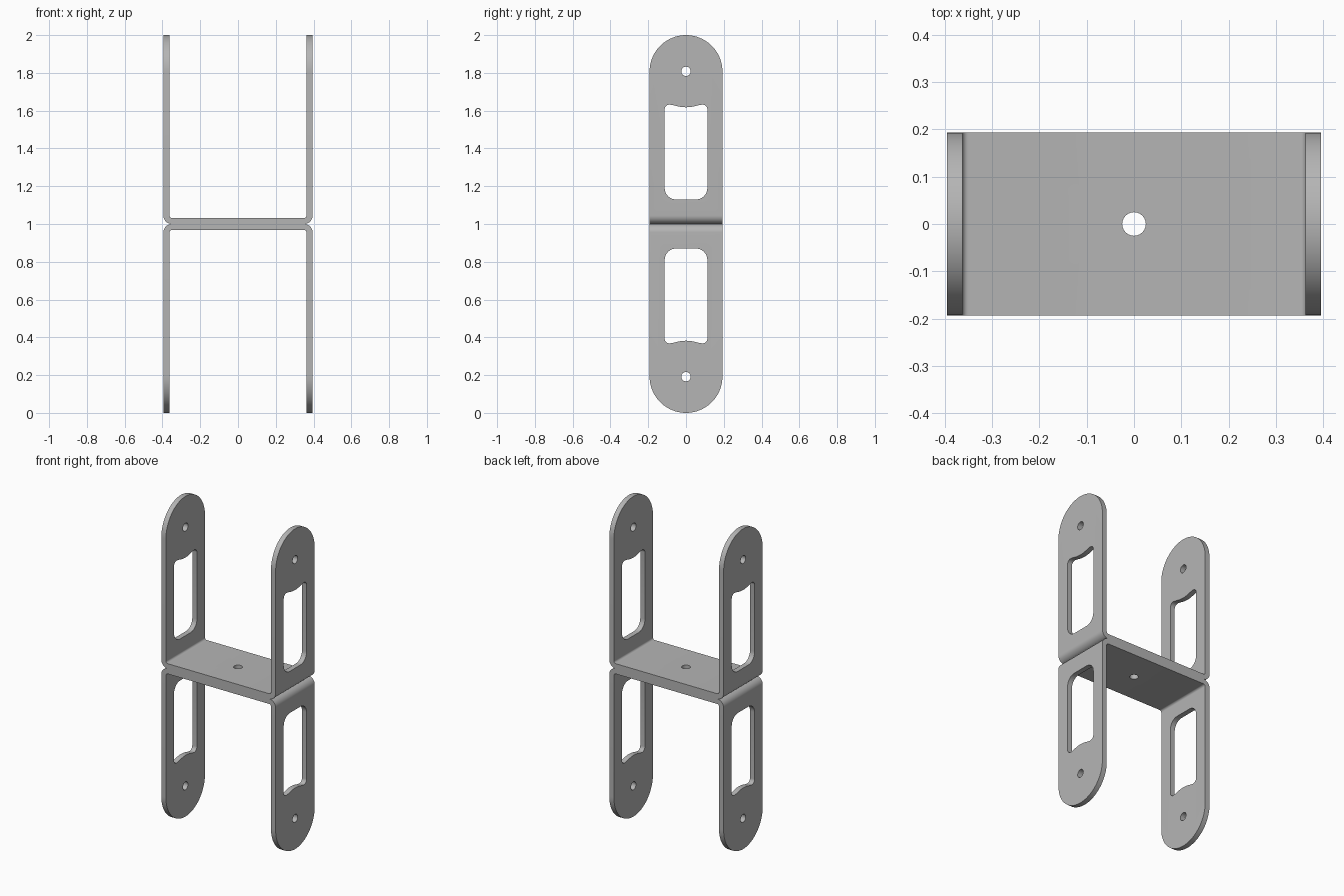
import bpy, bmesh
from math import sin, cos, radians
from mathutils import Vector

if "Cube" in bpy.data.objects:
    bpy.data.objects.remove(bpy.data.objects["Cube"])

MID, HALF_X, HALF_Y, WALL, BEND = 1.0, 0.395, 0.193, 0.032, 0.045
HOLE_Z, HOLE_R = 0.808, 0.025

steel = bpy.data.materials.new("grey_steel")
steel.use_nodes = True
grey = (0.46, 0.46, 0.46, 1)
steel.diffuse_color = grey
steel.node_tree.nodes["Principled BSDF"].inputs["Base Color"].default_value = grey


def arc(u, v, r, start, end, steps):
    angles = [radians(start + (end - start) * i / steps) for i in range(steps + 1)]
    return [(u + r * cos(a), v + r * sin(a)) for a in angles]


def prism(name, outline, place, direction):
    """Extrude a 2D outline, put in space by place(u, v), along direction."""
    bm = bmesh.new()
    face = bm.faces.new([bm.verts.new(place(u, v)) for u, v in outline])
    new = bmesh.ops.extrude_face_region(bm, geom=[face])["geom"]
    bmesh.ops.translate(bm, vec=Vector(direction),
                        verts=[g for g in new if isinstance(g, bmesh.types.BMVert)])
    bmesh.ops.recalc_face_normals(bm, faces=bm.faces)
    mesh = bpy.data.meshes.new(name)
    bm.to_mesh(mesh)
    bm.free()
    mesh.materials.append(steel)
    obj = bpy.data.objects.new(name, mesh)
    bpy.context.collection.objects.link(obj)
    return obj


def flip(points, su, sv):
    return [(u * su, v * sv) for u, v in points]


# Bent sheet: one quarter of the H profile, mirrored four ways
cx = HALF_X - BEND
quarter = (arc(cx, BEND, BEND - WALL, -90, 0, 8)
           + [(HALF_X - WALL, 1), (HALF_X, 1)]
           + arc(cx, BEND, BEND, 0, -90, 12))
lower = flip(quarter, 1, -1)[::-1][1:]
right_half = quarter + lower
profile = right_half + flip(right_half, -1, 1)[::-1]
bracket = prism("double_bracket", profile,
                lambda u, v: (u, -HALF_Y, MID + v), (0, 2 * HALF_Y, 0))


def side_cutter(name, outline):
    return prism(name, outline, lambda u, v: (-0.6, u, MID + v), (1.2, 0, 0))


# Rounded arm ends
end = 1 - HALF_Y
stadium = arc(0, end, HALF_Y, 0, 180, 40) + arc(0, -end, HALF_Y, 180, 360, 40)
wide = [(u * 1.0001, v) for u, v in stadium]
cutters = [(side_cutter("end_rounding", wide), "INTERSECT")]

# Arm windows with a lobe around the pivot hole, and the pivot holes
half_window = (arc(0.053, 0.19, 0.06, -90, 0, 8)
               + arc(0.087, 0.606, 0.026, 0, 105, 8)
               + arc(0, HOLE_Z, 0.19, -72, -90, 8))
window = half_window + flip(half_window, -1, 1)[::-1][1:]
hole = arc(0, HOLE_Z, HOLE_R, 0, 345, 23)
for label, s in (("upper", 1), ("lower", -1)):
    cutters.append((side_cutter(label + "_window", flip(window, 1, s)), "DIFFERENCE"))
    cutters.append((side_cutter(label + "_pivot_hole", flip(hole, 1, s)), "DIFFERENCE"))

# Hole through the middle plate
centre = prism("plate_hole", arc(0, 0, HOLE_R, 0, 345, 23),
               lambda u, v: (u, v, MID - 0.2), (0, 0, 0.4))
cutters.append((centre, "DIFFERENCE"))

for cutter, operation in cutters:
    mod = bracket.modifiers.new(cutter.name, "BOOLEAN")
    mod.operation, mod.solver, mod.object = operation, "EXACT", cutter
    cutter.hide_render = True
    cutter.hide_set(True)

# Bake the cuts, then shade the bends and round ends smooth
bpy.context.view_layer.update()
baked = bpy.data.meshes.new_from_object(
    bracket.evaluated_get(bpy.context.evaluated_depsgraph_get()))
bracket.modifiers.clear()
bracket.data = baked
for cutter, _ in cutters:
    bpy.data.objects.remove(cutter)
bpy.ops.object.select_all(action="DESELECT")
bracket.select_set(True)
bpy.context.view_layer.objects.active = bracket
bpy.ops.object.shade_smooth_by_angle(angle=radians(30))
